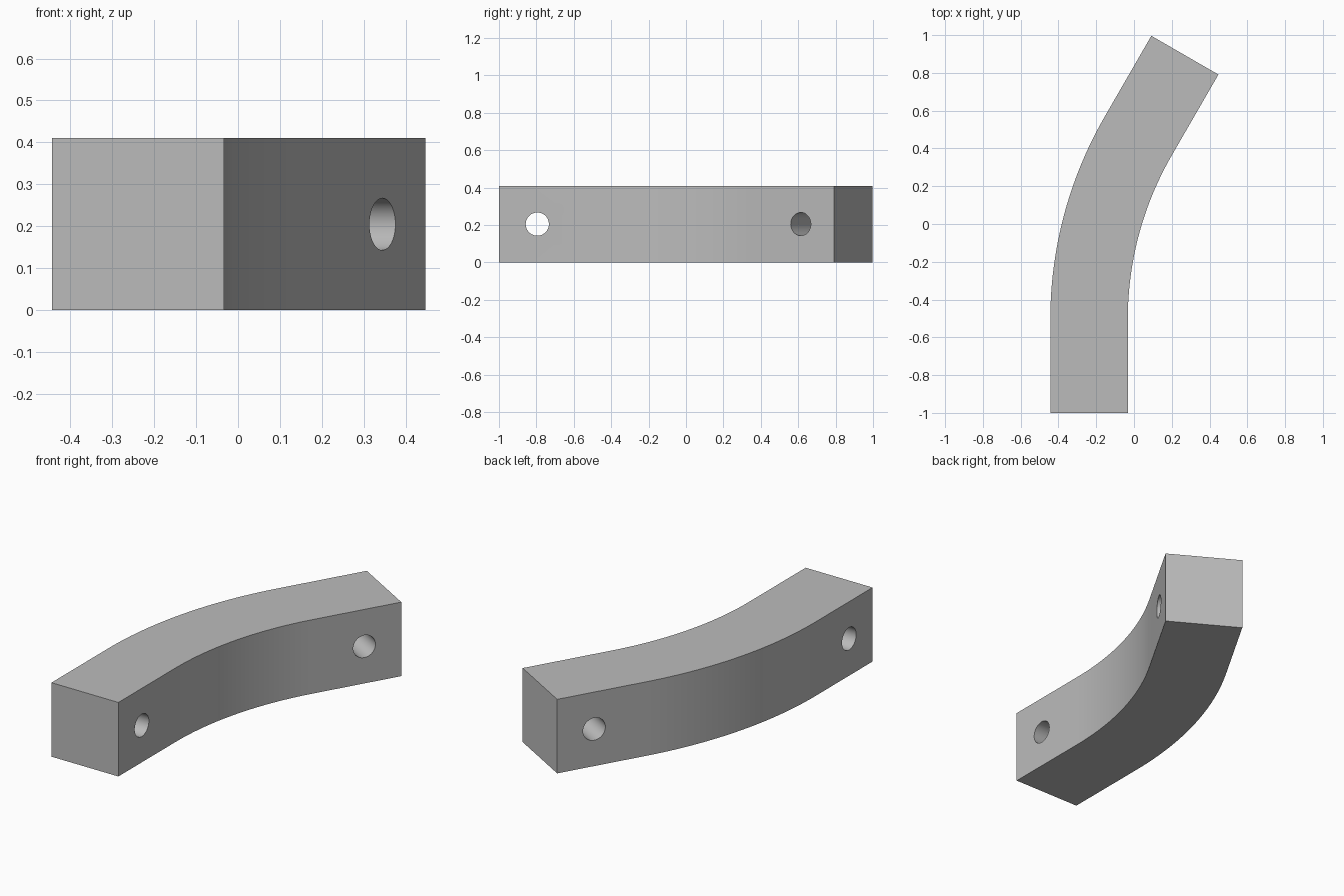
import bpy, bmesh
from math import sin, cos, pi, radians
from mathutils import Vector, Matrix

cube = bpy.data.objects.get("Cube")
if cube:
    bpy.data.objects.remove(cube, do_unlink=True)

SIZE = 0.41            # square section of the bar
BEND = radians(30)
STRAIGHT = 0.495       # length of each straight end
RADIUS = 1.94          # bend radius of the centre line
HOLE_RADIUS = 0.062
STEPS = 24
START = Vector((-0.238, -1, 0))

grey = bpy.data.materials.new("plain_grey")
grey.use_nodes = True
colour = (0.5, 0.5, 0.5, 1)
grey.diffuse_color = colour
grey.node_tree.nodes["Principled BSDF"].inputs["Base Color"].default_value = colour


def station(angle, before=0, after=0):
    """Centre point and outward normal on the bar's path."""
    centre = START + Vector((RADIUS, STRAIGHT, 0))
    normal = Vector((-cos(angle), sin(angle), 0))
    along = Vector((sin(angle), cos(angle), 0))
    return centre + normal * RADIUS + along * (after - before), normal


def new_object(name, bm):
    mesh = bpy.data.meshes.new(name)
    bm.to_mesh(mesh)
    bm.free()
    obj = bpy.data.objects.new(name, mesh)
    bpy.context.collection.objects.link(obj)
    mesh.materials.append(grey)
    return obj


# Bar: plan outline swept through straight, arc, straight, then raised
path = [station(0, before=STRAIGHT)]
path += [station(BEND * i / STEPS) for i in range(STEPS + 1)]
path += [station(BEND, after=STRAIGHT)]
outer = [p + n * SIZE / 2 for p, n in path]
inner = [p - n * SIZE / 2 for p, n in path]
bm = bmesh.new()
base = bm.faces.new([bm.verts.new(p) for p in outer + inner[::-1]])
raised = bmesh.ops.extrude_face_region(bm, geom=[base])["geom"]
bmesh.ops.translate(bm, vec=(0, 0, SIZE),
                    verts=[v for v in raised if isinstance(v, bmesh.types.BMVert)])
bmesh.ops.recalc_face_normals(bm, faces=bm.faces[:])
bar = new_object("curved_bar", bm)

# Cross holes, one through each straight end
inset = STRAIGHT - SIZE / 2
bm = bmesh.new()
for point, normal in (station(0, before=inset), station(BEND, after=inset)):
    place = (Matrix.Translation(point + Vector((0, 0, SIZE / 2)))
             @ normal.to_track_quat('Z', 'Y').to_matrix().to_4x4())
    bmesh.ops.create_cone(bm, cap_ends=True, segments=48, radius1=HOLE_RADIUS,
                          radius2=HOLE_RADIUS, depth=SIZE * 1.5, matrix=place)
cutter = new_object("hole_cutter", bm)
cutter.hide_render = True

bpy.ops.object.select_all(action='DESELECT')
bpy.context.view_layer.objects.active = bar
bar.select_set(True)
cut = bar.modifiers.new("cross_holes", 'BOOLEAN')
cut.operation = 'DIFFERENCE'
cut.solver = 'EXACT'
cut.object = cutter
bpy.ops.object.modifier_apply(modifier=cut.name)
bpy.data.objects.remove(cutter, do_unlink=True)

# Smooth bend and hole walls, crisp edges
bpy.ops.object.shade_smooth_by_angle(angle=radians(30))
